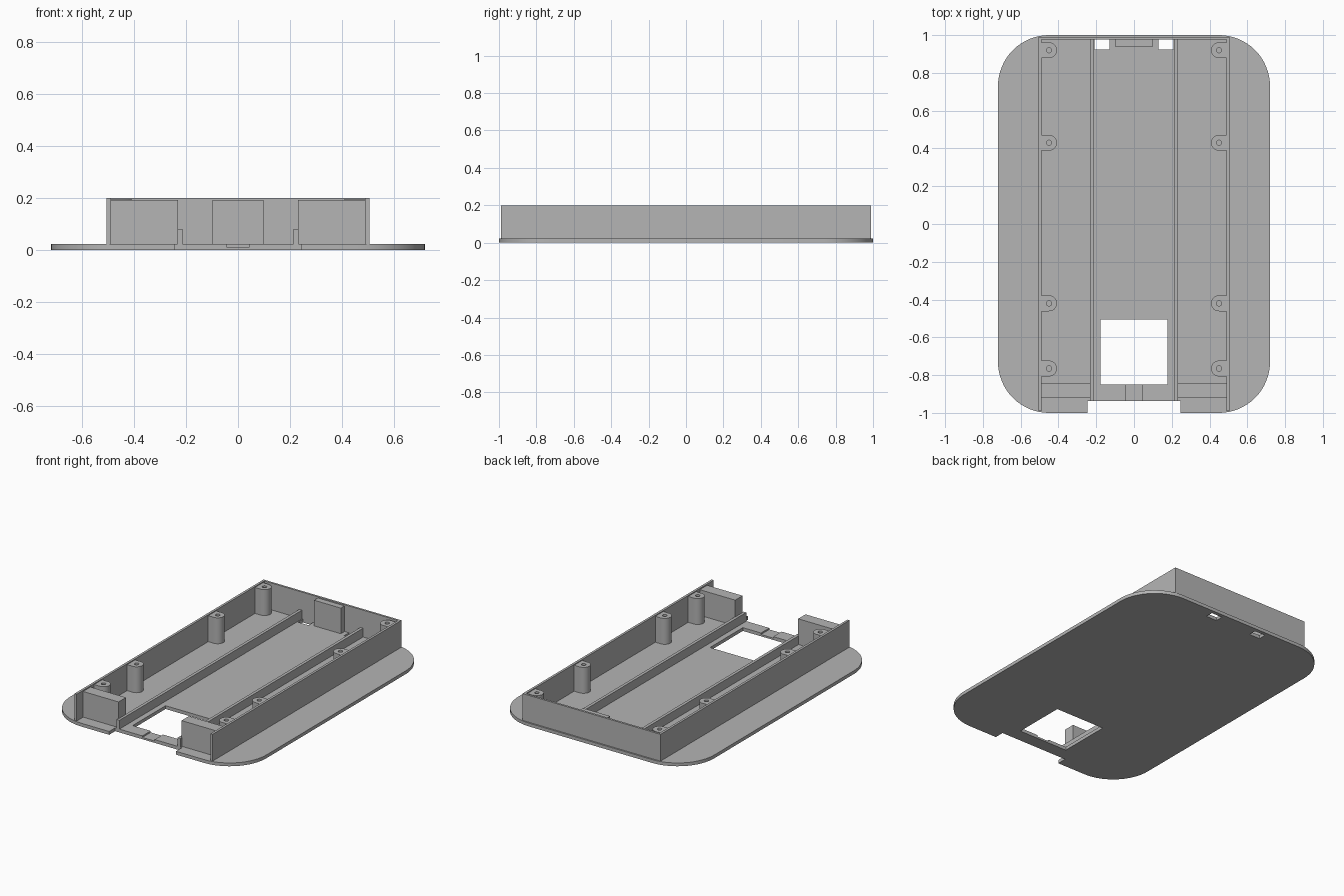
import bpy
import bmesh
from math import cos, sin, pi

if "Cube" in bpy.data.objects:
    bpy.data.objects.remove(bpy.data.objects["Cube"])

# One plain grey for the whole tray
grey = bpy.data.materials.new("matte grey")
grey.use_nodes = True
tone = (0.46, 0.46, 0.46, 1)
grey.diffuse_color = tone
grey.node_tree.nodes["Principled BSDF"].inputs["Base Color"].default_value = tone

FLOOR, RIM, SINK = 0.022, 0.2, 0.012


def prism(name, outline, z0, z1):
    """Extrude a counter-clockwise outline from z0 to z1."""
    bm = bmesh.new()
    base = bm.faces.new([bm.verts.new((x, y, z0)) for x, y in outline])
    top = bmesh.ops.extrude_face_region(bm, geom=[base])["geom"]
    verts = [v for v in top if isinstance(v, bmesh.types.BMVert)]
    bmesh.ops.translate(bm, vec=(0, 0, z1 - z0), verts=verts)
    bmesh.ops.recalc_face_normals(bm, faces=bm.faces)
    mesh = bpy.data.meshes.new(name)
    bm.to_mesh(mesh)
    bm.free()
    mesh.materials.append(grey)
    ob = bpy.data.objects.new(name, mesh)
    bpy.context.collection.objects.link(ob)
    return ob


def box(name, x0, x1, y0, y1, z0, z1):
    return prism(name, [(x0, y0), (x1, y0), (x1, y1), (x0, y1)], z0, z1)


def arc(cx, cy, r, start, end, steps):
    angles = [start + (end - start) * i / steps for i in range(steps + 1)]
    return [(cx + r * cos(a), cy + r * sin(a)) for a in angles]


def cut(ob, cutters):
    """Subtract the cutters, then discard them."""
    for cutter in cutters:
        mod = ob.modifiers.new("cut", "BOOLEAN")
        mod.operation, mod.solver, mod.object = "DIFFERENCE", "EXACT", cutter
        bpy.context.view_layer.objects.active = ob
        bpy.ops.object.modifier_apply(modifier=mod.name)
        bpy.data.objects.remove(cutter)


def smooth(ob):
    bpy.ops.object.select_all(action="DESELECT")
    ob.select_set(True)
    bpy.context.view_layer.objects.active = ob
    bpy.ops.object.shade_smooth_by_angle(angle=pi / 6)


# Rounded base plate with notch, window, connector recess and latch slots
R = 0.27
outline = []
for i, (sx, sy) in enumerate([(1, 1), (-1, 1), (-1, -1), (1, -1)]):
    outline += arc(sx * (0.72 - R), sy * (1 - R), R, i * pi / 2, (i + 1) * pi / 2, 16)
plate = prism("base_plate", outline, 0, FLOOR)
cut(plate, [
    box("notch_cutter", -0.245, 0.245, -1.1, -0.937, -0.1, 0.1),
    box("window_cutter", -0.178, 0.178, -0.85, -0.505, -0.1, 0.1),
    box("recess_cutter", -0.045, 0.045, -0.95, -0.84, 0.012, 0.1),
    box("slot_cutter", -0.208, -0.13, 0.925, 0.976, -0.1, 0.1),
    box("slot_cutter", 0.13, 0.208, 0.925, 0.976, -0.1, 0.1),
])
smooth(plate)

# Side and back walls as one U-shaped strip, open at the front
prism("outer_wall", [(-0.506, -0.99), (-0.49, -0.99), (-0.49, 0.976), (0.49, 0.976),
                     (0.49, -0.99), (0.506, -0.99), (0.506, 0.99), (-0.506, 0.99)],
      SINK, RIM)

# Stop block against the back wall
box("back_block", -0.098, 0.098, 0.937, 0.98, SINK, 0.192)

for side, s in (("left", 1), ("right", -1)):
    # Long inner rail and front block
    x0, x1 = sorted((s * 0.214, s * 0.234))
    box(side + "_rail", x0, x1, -0.937, 0.98, SINK, 0.08)
    x0, x1 = sorted((s * 0.231, s * 0.494))
    box(side + "_front_block", x0, x1, -0.922, -0.845, SINK, 0.192)

    # Screw bosses: half-round posts joined to the side wall, with pilot holes
    for n, y in enumerate((-0.765, -0.42, 0.43, 0.92)):
        x, r = s * 0.45, 0.042
        facing = pi / 2 if s > 0 else -pi / 2
        shape = arc(x, y, r, facing, facing + pi, 20)
        shape += [(s * 0.494, y - s * r), (s * 0.494, y + s * r)]
        boss = prism(f"{side}_screw_boss_{n + 1}", shape, SINK, 0.194)
        cut(boss, [prism("hole_cutter", arc(x, y, 0.014, 0, 2 * pi * 15 / 16, 15), 0.06, 0.3)])
        smooth(boss)
